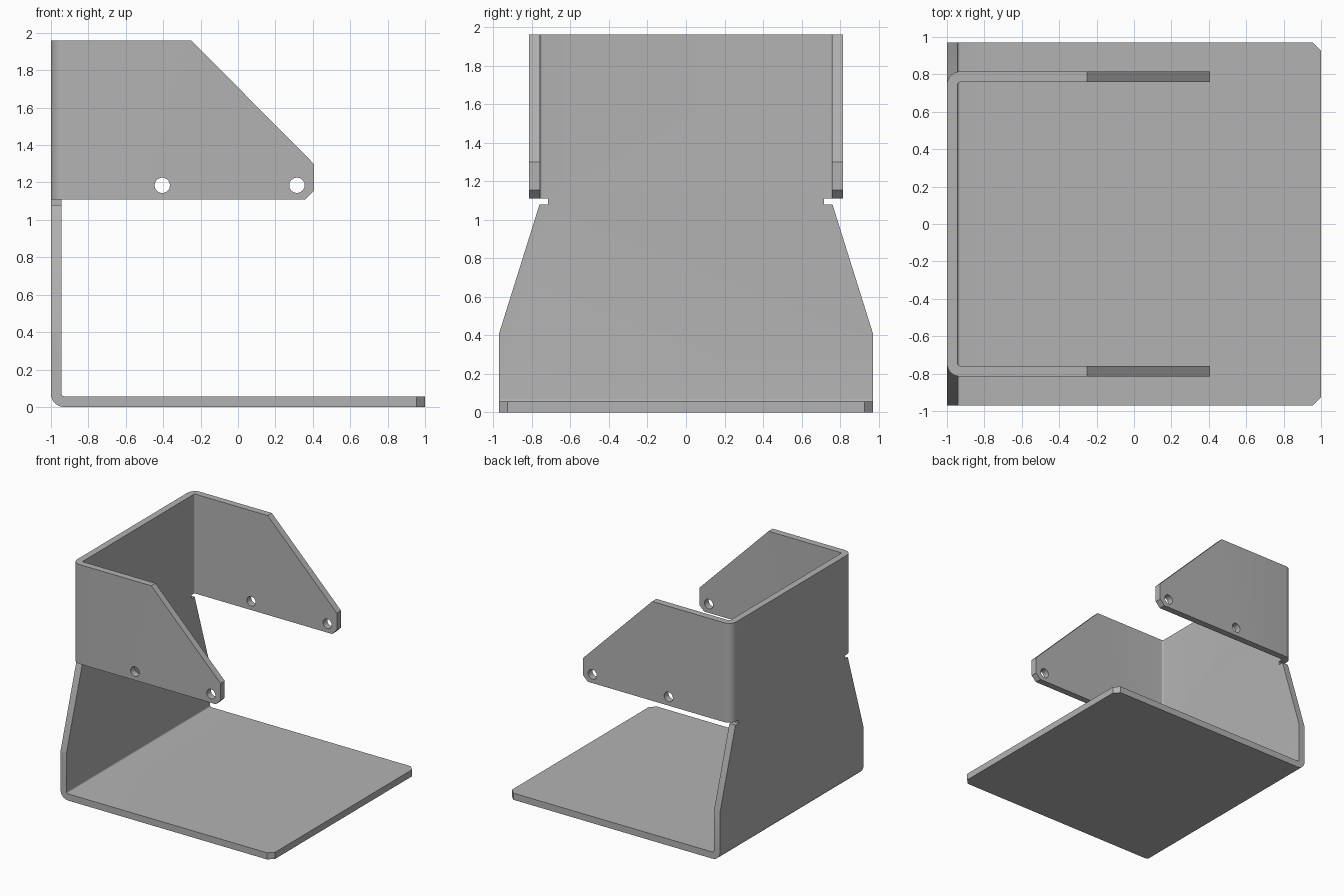
import bpy, bmesh, math
from mathutils import Vector

cube = bpy.data.objects.get("Cube")
if cube:
    bpy.data.objects.remove(cube, do_unlink=True)

T = 0.057             # sheet thickness
R_OUT, R_IN = 0.07, 0.013
HALF = 0.97           # half width of the base
FLANGE = 0.815        # outer half width of the side flanges
NOTCH = 0.715         # half width at the relief notches
SPLIT, TOP = 1.11, 1.96

steel = bpy.data.materials.new("grey steel")
steel.use_nodes = True
colour = (0.45, 0.45, 0.45, 1)
steel.diffuse_color = colour
steel.node_tree.nodes["Principled BSDF"].inputs["Base Color"].default_value = colour


def prism(name, outline, axis, lo, hi):
    """Extrude a 2D outline along one axis."""
    bm = bmesh.new()
    verts = []
    for a, b in outline:
        p = [a, b]
        p.insert(axis, lo)
        verts.append(bm.verts.new(p))
    face = bm.faces.new(verts)
    grown = bmesh.ops.extrude_face_region(bm, geom=[face])["geom"]
    shift = Vector((0, 0, 0))
    shift[axis] = hi - lo
    bmesh.ops.translate(bm, vec=shift, verts=[g for g in grown if isinstance(g, bmesh.types.BMVert)])
    bmesh.ops.recalc_face_normals(bm, faces=bm.faces)
    mesh = bpy.data.meshes.new(name)
    bm.to_mesh(mesh)
    bm.free()
    mesh.materials.append(steel)
    obj = bpy.data.objects.new(name, mesh)
    bpy.context.collection.objects.link(obj)
    return obj


def combine(obj, tool, operation):
    """Apply a boolean and discard the tool."""
    mod = obj.modifiers.new("cut", "BOOLEAN")
    mod.operation, mod.object, mod.solver = operation, tool, "EXACT"
    bpy.context.view_layer.update()
    graph = bpy.context.evaluated_depsgraph_get()
    result = bpy.data.meshes.new_from_object(obj.evaluated_get(graph))
    obj.modifiers.clear()
    obj.data = result
    bpy.data.objects.remove(tool, do_unlink=True)


def arc(cx, cy, r, start, end, steps=8):
    angles = [math.radians(start + (end - start) * i / steps) for i in range(steps + 1)]
    return [(cx + r * math.cos(a), cy + r * math.sin(a)) for a in angles]


def mirrored(half):
    """Close a half outline given on the positive second or first side."""
    return half + [(-a, b) for a, b in reversed(half)]


# Base and lower back wall: bent strip trimmed to its outlines
bend = -1 + R_OUT
strip = ([(1, 0), (1, T)] + arc(bend, R_OUT, R_IN, 270, 180)
         + [(-1 + T, SPLIT), (-1, SPLIT)] + arc(bend, R_OUT, R_OUT, 180, 270))
bracket = prism("bent_bracket", strip, 1, -HALF, HALF)
wall = mirrored([(HALF, -0.1), (HALF, 0.41), (0.76, 1.08), (NOTCH, 1.08), (NOTCH, 1.2)])
combine(bracket, prism("wall_trim", wall, 0, -1.1, 1.1), "INTERSECT")
c = 0.045
base = [(-1.1, -1.1), (1 - c, -1.1), (1 - c, -HALF), (1, -HALF + c),
        (1, HALF - c), (1 - c, HALF), (1 - c, 1.1), (-1.1, 1.1)]
combine(bracket, prism("base_trim", base, 2, -0.1, 2.1), "INTERSECT")

# Upper wall with two side flanges
side = FLANGE - R_OUT
tip = 0.405
channel = ([(tip, FLANGE)] + arc(bend, side, R_OUT, 90, 180)
           + arc(bend, -side, R_OUT, 180, 270) + [(tip, -FLANGE), (tip, -FLANGE + T)]
           + arc(bend, -side, R_IN, 270, 180) + arc(bend, side, R_IN, 180, 90)
           + [(tip, FLANGE - T)])
flanges = prism("flanges", channel, 2, SPLIT, TOP)
outline = [(-1.1, SPLIT - 0.1), (0.32, SPLIT - 0.1), (0.36, SPLIT), (tip, 1.155),
           (tip, 1.30), (-0.25, TOP), (-0.25, 2.1), (-1.1, 2.1)]
combine(flanges, prism("flange_trim", outline, 1, -1, 1), "INTERSECT")

# Bolt holes through both flanges
for x in (-0.405, 0.315):
    combine(flanges, prism("hole", arc(x, 1.185, 0.041, 0, 345, 23), 1, -1, 1), "DIFFERENCE")

combine(bracket, flanges, "UNION")

# Smooth bends, sharp edges
bpy.ops.object.select_all(action="DESELECT")
bracket.select_set(True)
bpy.context.view_layer.objects.active = bracket
bpy.ops.object.shade_smooth_by_angle(angle=math.radians(30))
